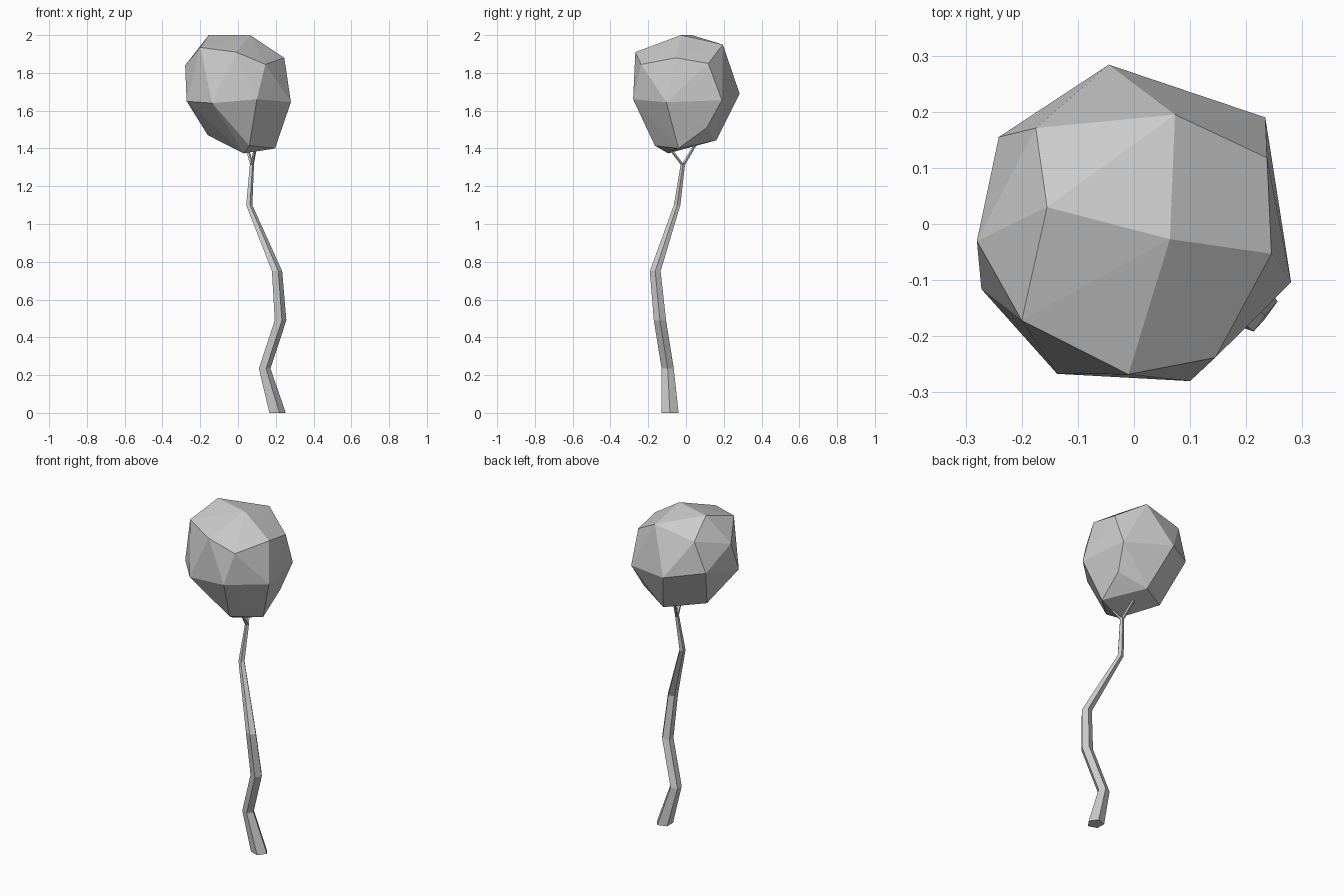
import bpy
import bmesh
from math import cos, sin, tau
from mathutils import Vector

SIDES = 5

default_cube = bpy.data.objects.get("Cube")
if default_cube:
    bpy.data.objects.remove(default_cube, do_unlink=True)


def make_material(name, colour):
    material = bpy.data.materials.new(name)
    material.use_nodes = True
    material.diffuse_color = colour
    for node in material.node_tree.nodes:
        if node.type == "BSDF_PRINCIPLED":
            node.inputs["Base Color"].default_value = colour
    return material


def finish(bm, name, material):
    """Turn a bmesh into a flat shaded object with one material."""
    bmesh.ops.recalc_face_normals(bm, faces=bm.faces)
    mesh = bpy.data.meshes.new(name)
    bm.to_mesh(mesh)
    bm.free()
    mesh.materials.append(material)
    for polygon in mesh.polygons:
        polygon.use_smooth = False
    part = bpy.data.objects.new(name, mesh)
    bpy.context.scene.collection.objects.link(part)
    return part


def tapered_limb(name, path, material):
    """Loft level five-sided rings along a path of (x, y, z, radius)."""
    bm = bmesh.new()
    rings = []
    for x, y, z, radius in path:
        ring = []
        for side in range(SIDES):
            angle = tau * side / SIDES
            offset = Vector((cos(angle), sin(angle), 0)) * radius
            ring.append(bm.verts.new(Vector((x, y, z)) + offset))
        rings.append(ring)
    for lower, upper in zip(rings, rings[1:]):
        for side in range(SIDES):
            after = (side + 1) % SIDES
            bm.faces.new((lower[side], lower[after], upper[after], upper[side]))
    bm.faces.new(rings[0])
    bm.faces.new(rings[-1])
    return finish(bm, name, material)


def faceted_crown(name, corners, material):
    """Wrap a faceted shell around the corner points."""
    bm = bmesh.new()
    for corner in corners:
        bm.verts.new(corner)
    bmesh.ops.convex_hull(bm, input=bm.verts)
    loose = [vert for vert in bm.verts if not vert.link_faces]
    bmesh.ops.delete(bm, geom=loose, context="VERTS")
    return finish(bm, name, material)


grey = make_material("plain grey", (0.6, 0.6, 0.6, 1))

# Crooked trunk, thinning towards the fork
trunk_path = [
    (.205, -.085, 0, .048),
    (.138, -.097, .235, .034),
    (.222, -.138, .49, .034),
    (.204, -.163, .75, .03),
    (.058, -.047, 1.1, .018),
    (.073, -.016, 1.32, .012),
]
tapered_limb("trunk", trunk_path, grey)

# Two thin branches that reach into the crown
fork = (.073, -.016, 1.31, .01)
branch_tips = {
    "front_branch": (.09, -.085, 1.4, .009),
    "back_branch": (.04, .055, 1.43, .009),
}
for branch_name, tip in branch_tips.items():
    tapered_limb(branch_name, [fork, tip], grey)

# Crown corners in tiers: top, shoulder, widest part, underside
top_tier = [(-.155, .03, 2), (.064, -.027, 2), (.073, .195, 1.95)]
shoulder_tier = [
    (-.2, -.172, 1.935), (-.01, -.268, 1.91), (.145, -.238, 1.845),
    (.245, -.053, 1.88), (.237, .118, 1.85), (-.175, .171, 1.9),
    (-.28, -.03, 1.84),
]
widest_tier = [
    (-.272, -.116, 1.65), (-.137, -.267, 1.64), (.1, -.28, 1.66),
    (.28, -.104, 1.645), (.234, .19, 1.655), (-.045, .284, 1.69),
    (-.241, .155, 1.72),
]
underside_tier = [
    (.06, -.165, 1.415), (.03, -.095, 1.374), (.196, -.04, 1.4),
    (.205, .11, 1.51), (.04, .16, 1.443), (-.16, .028, 1.47),
]
faceted_crown("crown", top_tier + shoulder_tier + widest_tier + underside_tier, grey)
